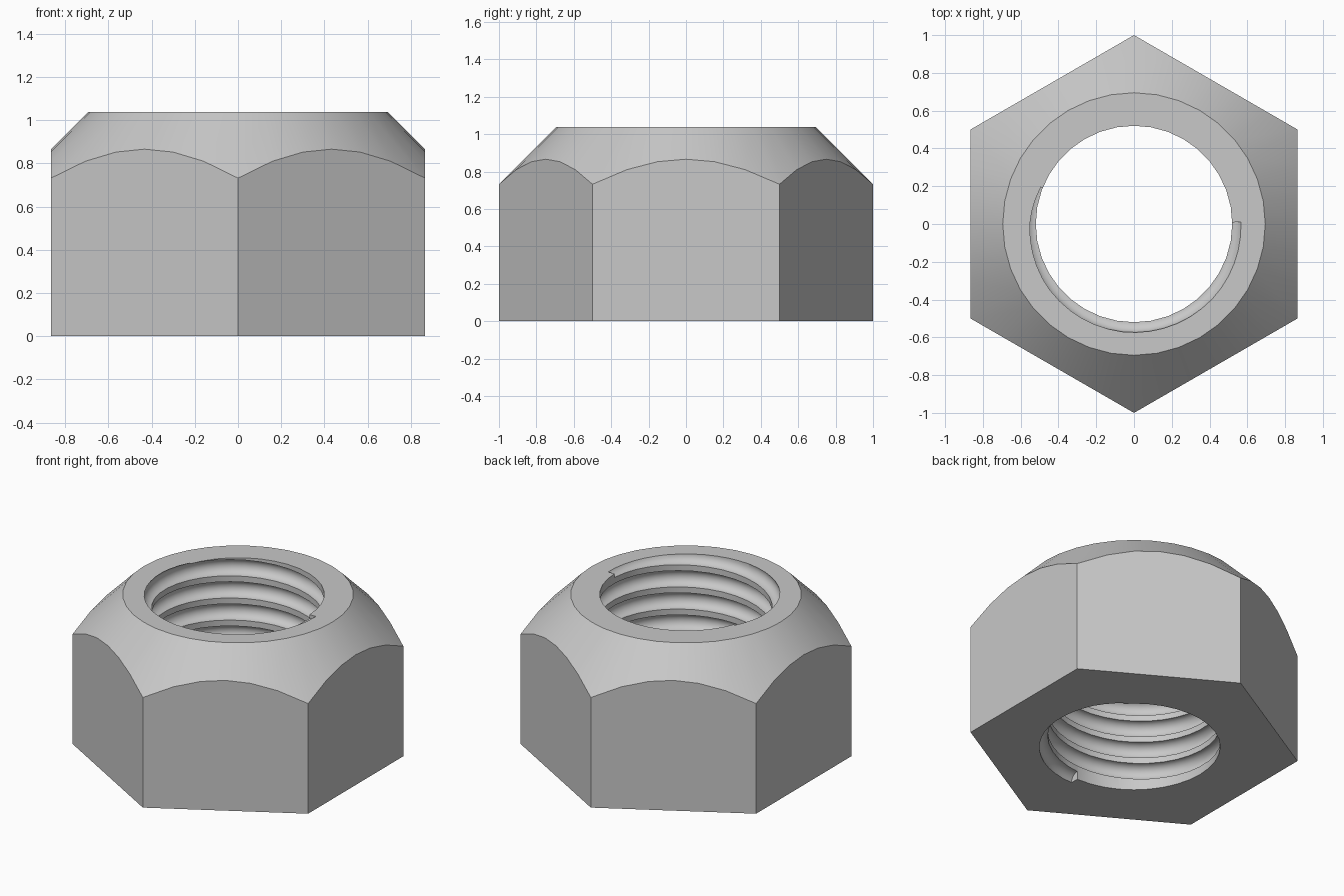
import bpy, bmesh
from math import sin, cos, radians, tau

cube = bpy.data.objects.get("Cube")
if cube:
    bpy.data.objects.remove(cube, do_unlink=True)

APOTHEM, HEIGHT, BORE = 0.866, 1.037, 0.52
CONE = 2 * APOTHEM          # the 45 degree chamfer follows r + z = CONE
PITCH, GROOVE = 0.147, 0.055
TURNS, START = 7.25, 271


def loft(name, rings, closed):
    """Skin a list of vertex rings; join the last to the first or cap the ends."""
    bm = bmesh.new()
    loops = [[bm.verts.new(p) for p in ring] for ring in rings]
    n = len(loops[0])
    pairs = list(zip(loops, loops[1:]))
    if closed:
        pairs.append((loops[-1], loops[0]))
    else:
        bm.faces.new(loops[0])
        bm.faces.new(loops[-1])
    for a, b in pairs:
        for i in range(n):
            j = (i + 1) % n
            bm.faces.new((a[i], a[j], b[j], b[i]))
    bmesh.ops.recalc_face_normals(bm, faces=bm.faces)
    mesh = bpy.data.meshes.new(name)
    bm.to_mesh(mesh)
    bm.free()
    obj = bpy.data.objects.new(name, mesh)
    bpy.context.collection.objects.link(obj)
    return obj


def hex_radius(deg):
    return APOTHEM / cos(radians((deg + 30) % 60 - 30))


def ring(radius, height):
    """Ring whose radius and height are functions of the angle in degrees."""
    return [(radius(d) * cos(radians(d)), radius(d) * sin(radians(d)), height(d))
            for d in range(0, 360, 10)]


# Hexagonal body with conical chamfer and plain bore
nut = loft("hex_nut", [
    ring(hex_radius, lambda d: 0),
    ring(hex_radius, lambda d: CONE - hex_radius(d)),
    ring(lambda d: CONE - HEIGHT, lambda d: HEIGHT),
    ring(lambda d: BORE, lambda d: HEIGHT),
    ring(lambda d: BORE, lambda d: 0),
], closed=True)

# Round helical cutter for the thread groove
STEPS, SIDES = 48, 16
coil = []
for i in range(int(TURNS * STEPS) + 1):
    a = radians(START) + tau * i / STEPS
    section = []
    for k in range(SIDES):
        t = tau * (k + 0.5) / SIDES
        r = BORE + GROOVE * cos(t)
        section.append((r * cos(a), r * sin(a), PITCH * i / STEPS + GROOVE * sin(t)))
    coil.append(section)
cutter = loft("thread_cutter", coil, closed=False)
cutter.hide_render = True

# Cut the thread, then discard the cutter
mod = nut.modifiers.new("thread", "BOOLEAN")
mod.operation = "DIFFERENCE"
mod.solver = "EXACT"
mod.object = cutter
bpy.ops.object.select_all(action="DESELECT")
nut.select_set(True)
bpy.context.view_layer.objects.active = nut
bpy.ops.object.modifier_apply(modifier=mod.name)
bpy.data.objects.remove(cutter, do_unlink=True)
bpy.ops.object.shade_smooth_by_angle(angle=radians(30))

# Plain grey metal
grey = bpy.data.materials.new("light_grey")
grey.use_nodes = True
colour = (0.58, 0.58, 0.58, 1)
grey.diffuse_color = colour
grey.node_tree.nodes["Principled BSDF"].inputs["Base Color"].default_value = colour
nut.data.materials.clear()
nut.data.materials.append(grey)
